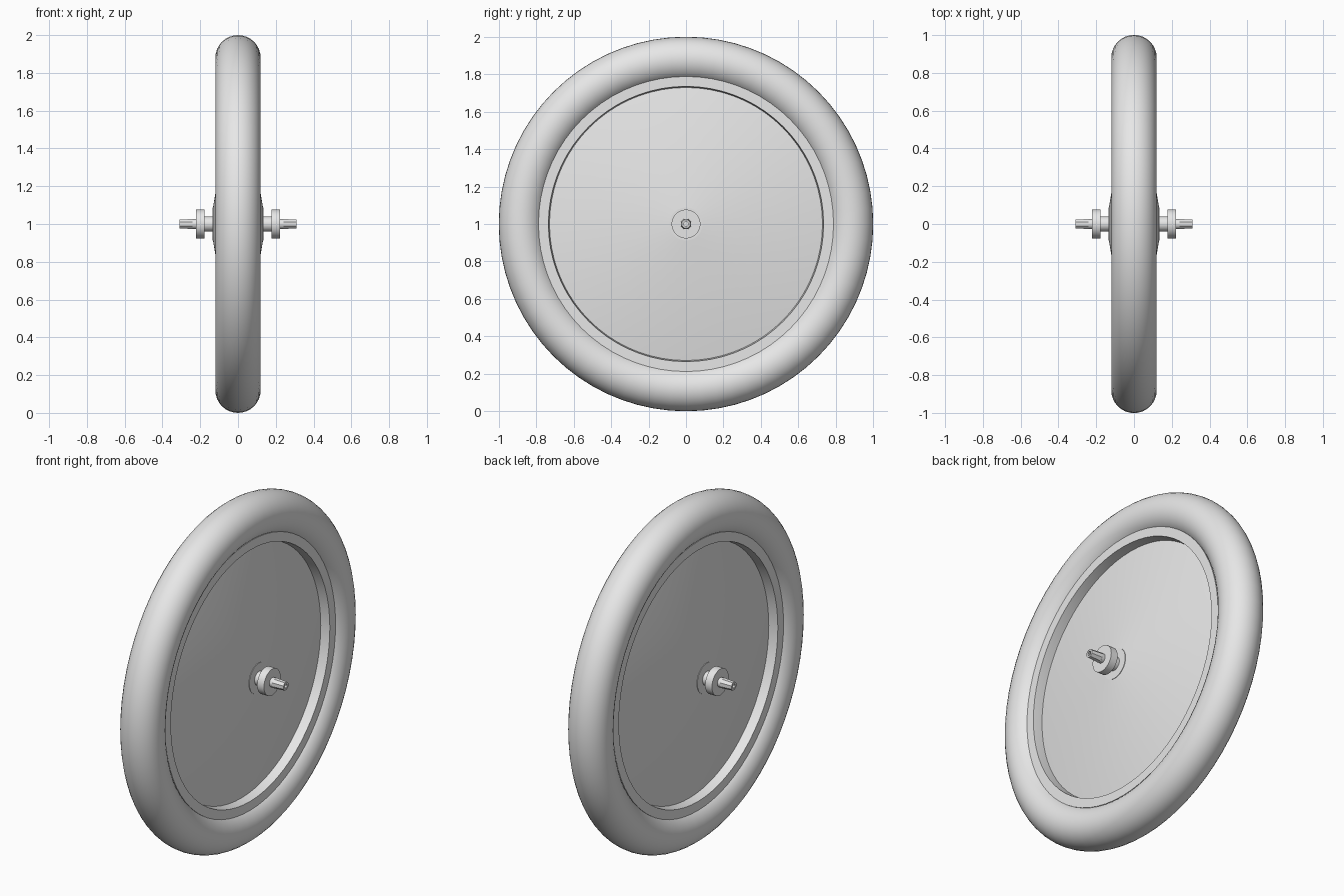
import bpy, bmesh, math
from mathutils import Matrix, Vector

cube = bpy.data.objects.get("Cube")
if cube:
    bpy.data.objects.remove(cube, do_unlink=True)

grey = bpy.data.materials.new("plain grey")
grey.use_nodes = True
grey.diffuse_color = (0.8, 0.8, 0.8, 1)
grey.node_tree.nodes["Principled BSDF"].inputs["Base Color"].default_value = (0.8, 0.8, 0.8, 1)

CENTRE = Vector((0, 0, 1))


def lathe(name, profile, steps, closed=False, turn=0, sharp=25):
    """Spin (x, radius) points around the wheel axis."""
    bm = bmesh.new()
    verts = [bm.verts.new((x, 0, r)) for x, r in profile]
    pairs = list(zip(verts, verts[1:]))
    if closed:
        pairs.append((verts[-1], verts[0]))
    edges = [bm.edges.new(p) for p in pairs]
    bmesh.ops.spin(bm, geom=verts + edges, cent=(0, 0, 0), axis=(1, 0, 0),
                   angle=math.tau, steps=steps, use_duplicate=False)
    bmesh.ops.remove_doubles(bm, verts=bm.verts, dist=0.0001)
    bmesh.ops.recalc_face_normals(bm, faces=bm.faces)
    bm.transform(Matrix.Rotation(turn, 4, 'X'))
    mesh = bpy.data.meshes.new(name)
    bm.to_mesh(mesh)
    bm.free()
    mesh.materials.append(grey)
    obj = bpy.data.objects.new(name, mesh)
    obj.location = CENTRE
    bpy.context.collection.objects.link(obj)
    bpy.ops.object.select_all(action='DESELECT')
    obj.select_set(True)
    bpy.context.view_layer.objects.active = obj
    bpy.ops.object.shade_smooth_by_angle(angle=math.radians(sharp))
    return obj


def both_sides(half):
    """Mirror a half profile running from the middle outwards."""
    return [(-x, r) for x, r in reversed(half)] + half


# Round tyre
tube = 0.12
tyre = [(tube * math.cos(a), 1 - tube + tube * math.sin(a))
        for a in (math.tau * i / 32 for i in range(32))]
lathe("tyre", tyre, 72, closed=True)

# Rim ring with flat side lips
lathe("rim", [(-0.08, 0.735), (-0.08, 0.788), (0.08, 0.788), (0.08, 0.735),
              (0.025, 0.729), (-0.025, 0.729)], 72, closed=True)

# Shallow conical disc covers and the flat hub at their centre
lathe("disc_cover", both_sides([(0.025, 0.732), (0.132, 0.09), (0.132, 0)]), 64)
lathe("hub", both_sides([(0.135, 0.088), (0.135, 0)]), 48)

# Axle, with a flange and a bored, tapered end on each side
lathe("axle", both_sides([(0.18, 0.04), (0.18, 0)]), 32)
for side, label in ((1, "left"), (-1, "right")):
    flange = [(0.178, 0), (0.178, 0.077), (0.222, 0.077), (0.222, 0)]
    collar = [(0.22, 0), (0.22, 0.027), (0.242, 0.027), (0.242, 0)]
    spindle = [(0.24, 0), (0.24, 0.029), (0.31, 0.0245),
               (0.31, 0.013), (0.28, 0.013), (0.28, 0)]
    for part, outline, steps in (("flange", flange, 40), ("collar", collar, 24),
                                 ("spindle_end", spindle, 8)):
        lathe(f"{label}_{part}", [(side * x, r) for x, r in outline], steps,
              turn=math.pi / 8 if steps == 8 else 0)
